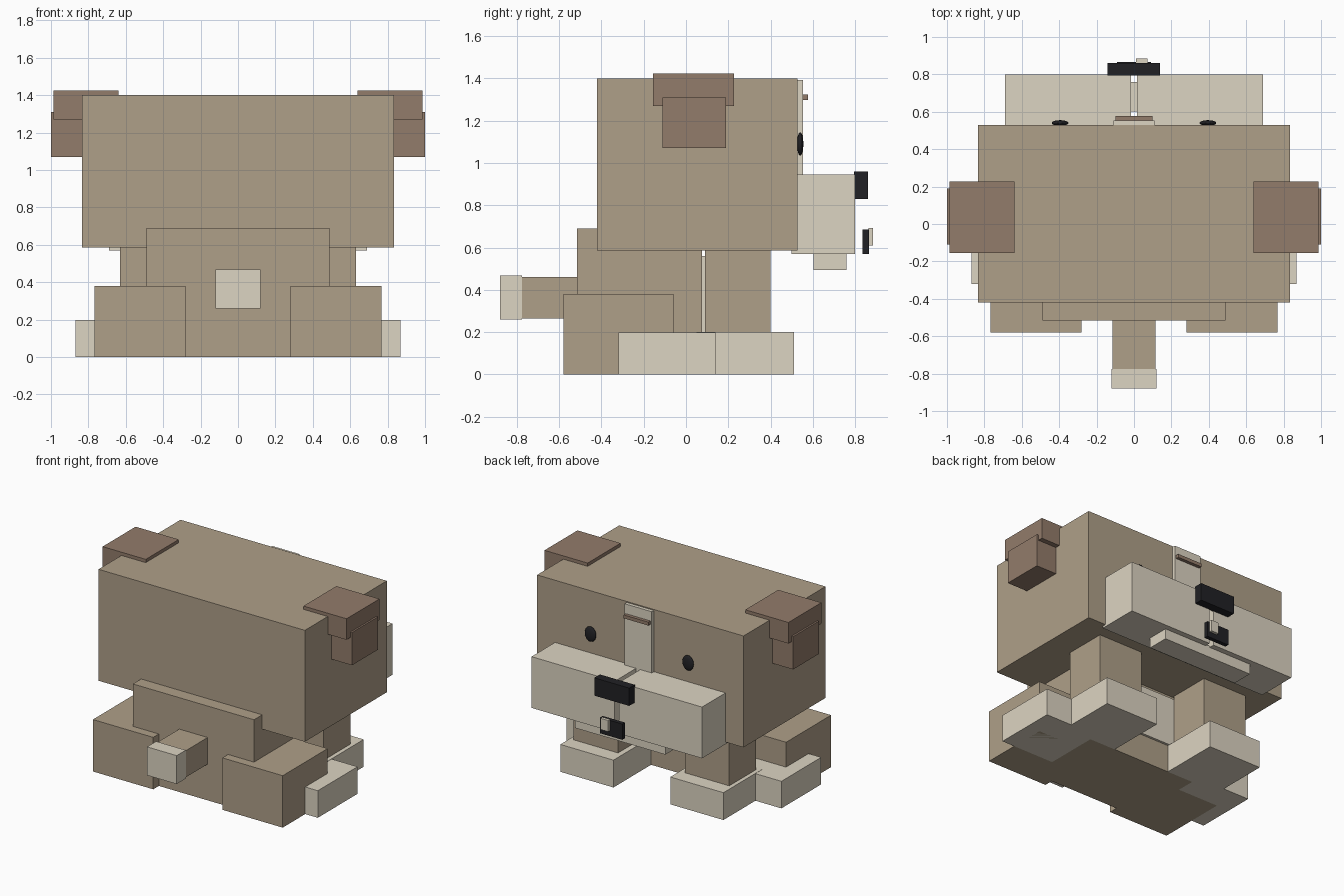
import bpy

if "Cube" in bpy.data.objects:
    bpy.data.objects.remove(bpy.data.objects["Cube"])


def material(name, rgb):
    m = bpy.data.materials.new(name)
    m.diffuse_color = (*rgb, 1)
    m.use_nodes = True
    m.node_tree.nodes["Principled BSDF"].inputs["Base Color"].default_value = m.diffuse_color
    return m


TAN = material("tan_fur", (0.43, 0.35, 0.25))
CREAM = material("cream_fur", (0.72, 0.66, 0.54))
BROWN = material("brown_fur", (0.29, 0.20, 0.145))
BLACK = material("black", (0.015, 0.015, 0.018))


def box(name, x, y, z, mat):
    """Axis-aligned block from (min, max) ranges."""
    r = (x, y, z)
    bpy.ops.mesh.primitive_cube_add(size=1, location=[(a + b) / 2 for a, b in r])
    o = bpy.context.object
    o.name = name
    o.scale = [b - a for a, b in r]
    bpy.ops.object.transform_apply(location=False, rotation=False, scale=True)
    o.data.materials.append(mat)
    return o


def pair(name, x, y, z, mat):
    """The same block on both sides of the centre plane."""
    box(name + "_right", x, y, z, mat)
    box(name + "_left", (-x[1], -x[0]), y, z, mat)


# Head and body
box("head", (-0.835, 0.835), (-0.42, 0.528), (0.585, 1.40), TAN)
box("body", (-0.49, 0.49), (-0.515, 0.075), (0, 0.69), TAN)
box("chest", (-0.35, 0.35), (0.0, 0.092), (0.2, 0.56), CREAM)

# Tail
box("tail", (-0.115, 0.115), (-0.78, -0.50), (0.265, 0.46), TAN)
box("tail_tip", (-0.12, 0.12), (-0.88, -0.775), (0.26, 0.468), CREAM)

# Legs and paws
pair("front_leg", (0.27, 0.63), (0.09, 0.40), (0.18, 0.60), TAN)
pair("front_paw", (0.23, 0.66), (0.05, 0.51), (0, 0.2), CREAM)
pair("hind_leg", (0.28, 0.768), (-0.58, -0.06), (0, 0.38), TAN)
pair("hind_paw", (0.44, 0.87), (-0.32, 0.14), (0, 0.198), CREAM)

# Ears
pair("ear_top", (0.638, 0.987), (-0.155, 0.226), (1.27, 1.424), BROWN)
pair("ear_flap", (0.80, 1.0), (-0.11, 0.19), (1.07, 1.31), BROWN)

# Muzzle halves with a slit between them, and chin
pair("muzzle", (0.017, 0.69), (0.50, 0.80), (0.57, 0.945), CREAM)
box("chin", (-0.365, 0.365), (0.602, 0.76), (0.495, 0.58), CREAM)

# Face details
box("nose", (-0.142, 0.14), (0.795, 0.86), (0.83, 0.96), BLACK)
box("mouth", (-0.09, 0.09), (0.835, 0.865), (0.57, 0.685), BLACK)
box("tooth", (0.01, 0.072), (0.862, 0.885), (0.61, 0.692), CREAM)
box("forehead_stripe", (-0.11, 0.11), (0.52, 0.553), (0.90, 1.393), CREAM)
box("brow_wrinkle", (-0.10, 0.10), (0.54, 0.577), (1.298, 1.323), BROWN)

# Eyes
for side, sx in (("right", 1), ("left", -1)):
    bpy.ops.mesh.primitive_uv_sphere_add(segments=24, ring_count=12, radius=1,
                                         location=(0.395 * sx, 0.54, 1.09))
    eye = bpy.context.object
    eye.name = "eye_" + side
    eye.scale = (0.045, 0.015, 0.055)
    bpy.ops.object.transform_apply(location=False, rotation=False, scale=True)
    bpy.ops.object.shade_smooth()
    eye.data.materials.append(BLACK)
